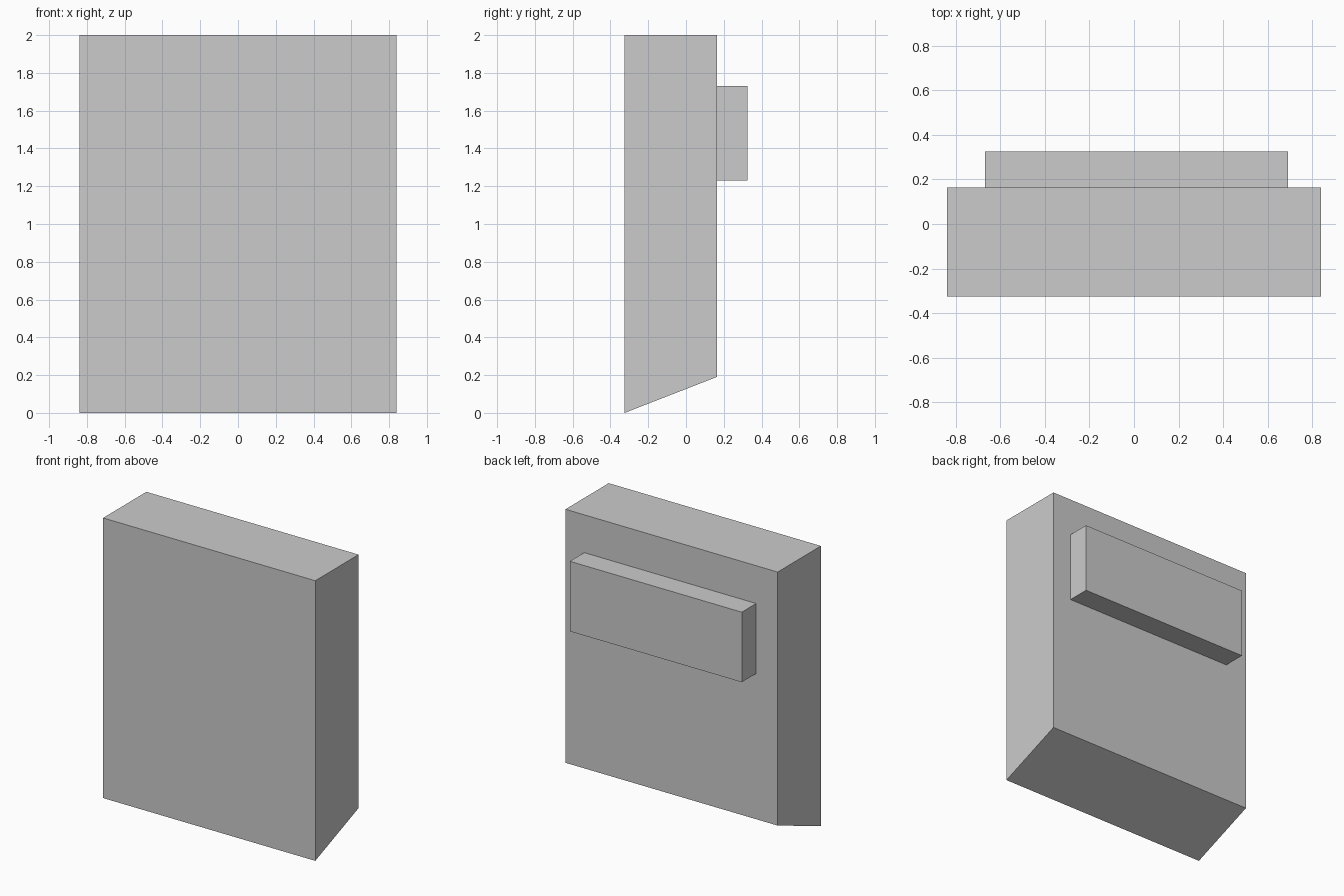
import bpy
import bmesh

if "Cube" in bpy.data.objects:
    bpy.data.objects.remove(bpy.data.objects["Cube"])


def extrude_profile(name, profile, x0, x1):
    """Sweep a closed (y, z) outline from x0 to x1."""
    bm = bmesh.new()
    face = bm.faces.new([bm.verts.new((x0, y, z)) for y, z in profile])
    swept = bmesh.ops.extrude_face_region(bm, geom=[face])["geom"]
    verts = [v for v in swept if isinstance(v, bmesh.types.BMVert)]
    bmesh.ops.translate(bm, verts=verts, vec=(x1 - x0, 0, 0))
    bmesh.ops.recalc_face_normals(bm, faces=bm.faces)
    mesh = bpy.data.meshes.new(name)
    bm.to_mesh(mesh)
    bm.free()
    obj = bpy.data.objects.new(name, mesh)
    bpy.context.collection.objects.link(obj)
    return obj


FRONT, BACK, REAR = -0.325, 0.163, 0.325

# Main slab with underside rising toward the back
extrude_profile("main_panel",
                [(FRONT, 0), (BACK, 0.19), (BACK, 2), (FRONT, 2)],
                -0.838, 0.838)

# Raised block on the back face, slightly off centre
extrude_profile("back_block",
                [(BACK, 1.23), (REAR, 1.23), (REAR, 1.73), (BACK, 1.73)],
                -0.668, 0.69)
